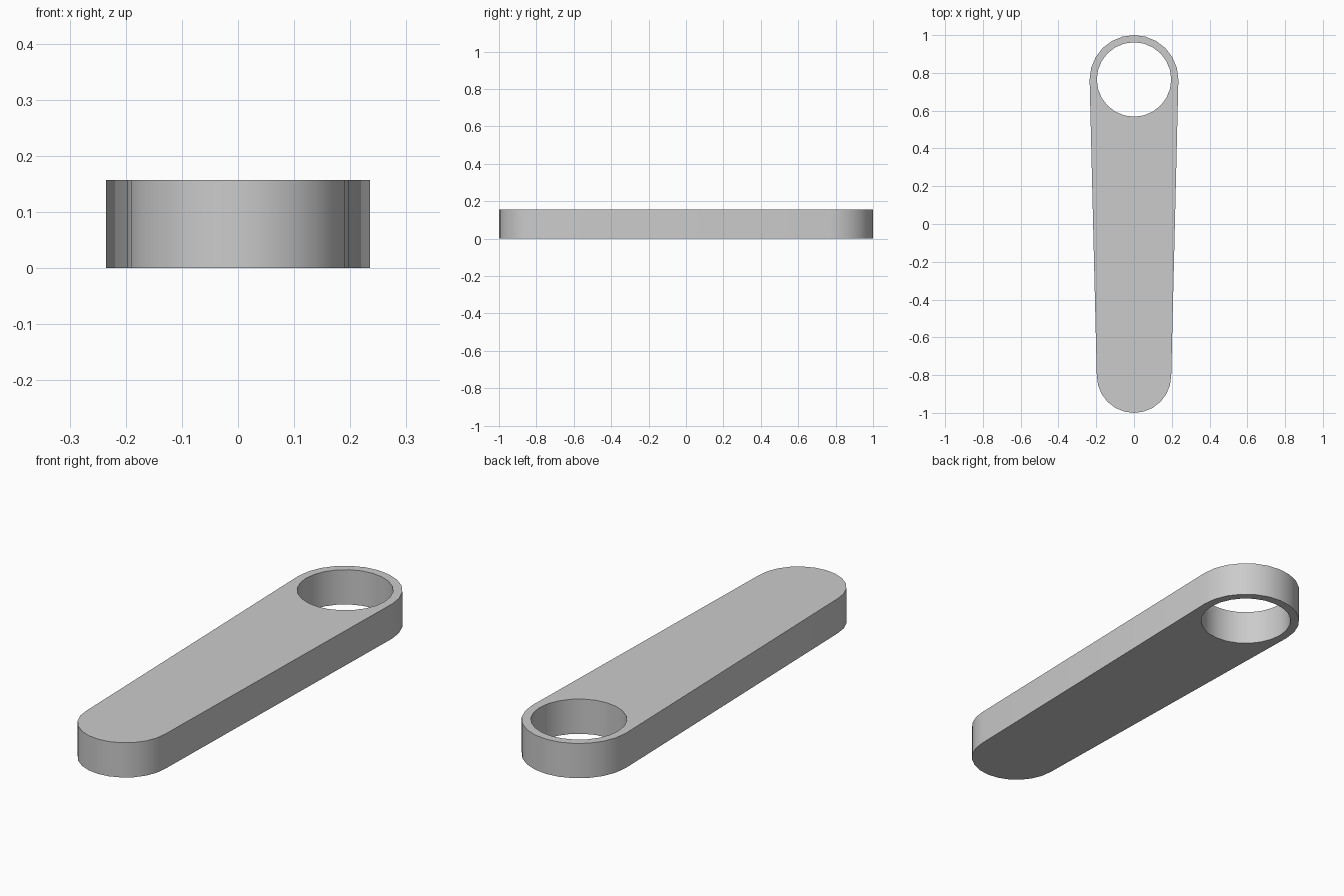
import bpy, bmesh, math

cube = bpy.data.objects.get("Cube")
if cube:
    bpy.data.objects.remove(cube, do_unlink=True)

HEIGHT = 0.157
BIG_R, SMALL_R = 0.235, 0.197
BIG_Y, SMALL_Y = 1 - BIG_R, SMALL_R - 1
HOLE_R = 0.197
SEGMENTS = 24


def arc(radius, y, start, steps):
    """Points counter-clockwise from the start angle, one per segment."""
    angles = [start + math.tau * i / SEGMENTS for i in range(steps)]
    return [(radius * math.cos(a), y + radius * math.sin(a), 0) for a in angles]


def add_loop(bm, points):
    verts = [bm.verts.new(p) for p in points]
    return [bm.edges.new((v, verts[i - 1])) for i, v in enumerate(verts)]


# Grey material
grey = bpy.data.materials.new("plain grey")
grey.use_nodes = True
color = (0.6, 0.6, 0.6, 1)
grey.diffuse_color = color
grey.node_tree.nodes["Principled BSDF"].inputs["Base Color"].default_value = color

# Tapered outline with two rounded ends, and the round hole in the wide end
half = SEGMENTS // 2 + 1
outline = arc(BIG_R, BIG_Y, 0, half) + arc(SMALL_R, SMALL_Y, math.pi, half)
bm = bmesh.new()
edges = add_loop(bm, outline) + add_loop(bm, arc(HOLE_R, BIG_Y, 0, SEGMENTS))
bmesh.ops.triangle_fill(bm, edges=edges, use_beauty=True)

# Raise the flat profile into a solid
raised = bmesh.ops.extrude_face_region(bm, geom=bm.faces[:], use_keep_orig=True)
top = [g for g in raised["geom"] if isinstance(g, bmesh.types.BMVert)]
bmesh.ops.translate(bm, verts=top, vec=(0, 0, HEIGHT))
bmesh.ops.recalc_face_normals(bm, faces=bm.faces[:])

mesh = bpy.data.meshes.new("lever_arm")
bm.to_mesh(mesh)
bm.free()
mesh.materials.append(grey)
arm = bpy.data.objects.new("lever_arm", mesh)
bpy.context.collection.objects.link(arm)

# Smooth round walls with sharp rims
bpy.ops.object.select_all(action="DESELECT")
arm.select_set(True)
bpy.context.view_layer.objects.active = arm
bpy.ops.object.shade_smooth_by_angle(angle=math.radians(30))
